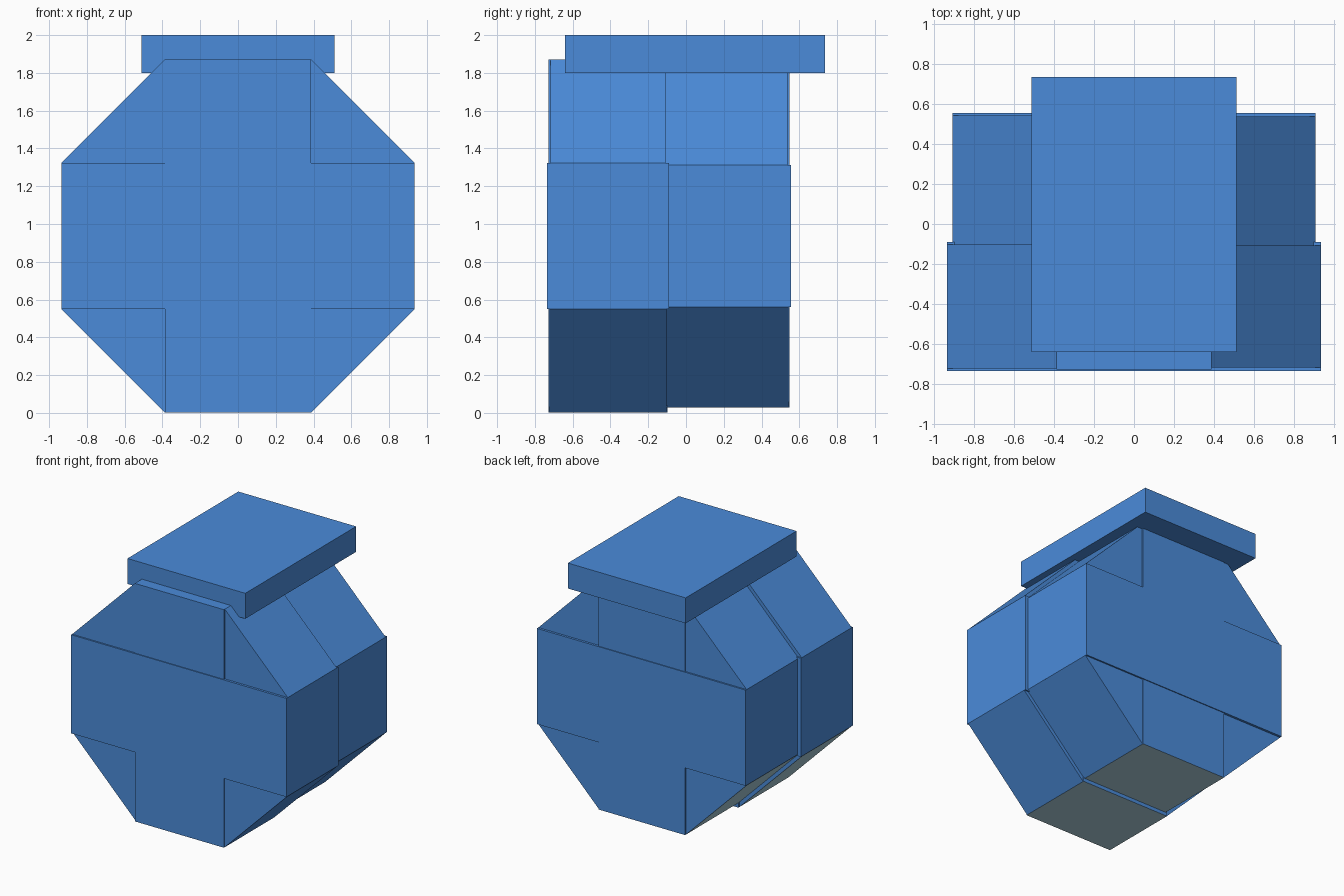
import bpy, bmesh
from math import radians
from mathutils import Matrix, Vector

if "Cube" in bpy.data.objects:
    bpy.data.objects.remove(bpy.data.objects["Cube"], do_unlink=True)


def make_material(name, rgb):
    mat = bpy.data.materials.new(name)
    mat.use_nodes = True
    color = (*rgb, 1)
    mat.diffuse_color = color
    mat.node_tree.nodes["Principled BSDF"].inputs["Base Color"].default_value = color
    return mat


blue = make_material("blue", (0.07, 0.26, 0.70))
pale = make_material("pale_grey_blue", (0.43, 0.66, 0.75))


def make_box(name, center, size, angle=0, pale_underside=False):
    """Box turned about the y axis; its lower left faces can be pale."""
    mesh = bpy.data.meshes.new(name)
    mesh.materials.append(blue)
    mesh.materials.append(pale)
    bm = bmesh.new()
    matrix = (Matrix.Translation(center) @ Matrix.Rotation(radians(angle), 4, "Y")
              @ Matrix.Diagonal((*size, 1)))
    bmesh.ops.create_cube(bm, size=1, matrix=matrix)
    bmesh.ops.recalc_face_normals(bm, faces=bm.faces)
    for face in bm.faces:
        face.normal_update()
        n = face.normal
        if pale_underside and n.z < -0.6 and n.x < 0.1:
            face.material_index = 1
    bm.to_mesh(mesh)
    bm.free()
    obj = bpy.data.objects.new(name, mesh)
    bpy.context.collection.objects.link(obj)
    return obj


# Crossed bars: name, turn, inset of each end, pale lower end
bars = [("wide_bar", 0, 0, False),
        ("tall_bar", -90, 0.007, True),
        ("falling_bar", 45, 0.012, False),
        ("rising_bar", -45, 0.018, True)]


def make_octagon(prefix, width, y_front, y_back):
    """Octagonal drum made of four crossed bars."""
    for name, angle, inset, underside in bars:
        make_box(prefix + name, Vector((0, (y_front + y_back) / 2, 0.936)),
                 (width, y_back - y_front - 2 * inset, width * 0.4142),
                 angle, underside)


make_octagon("front_", 1.87, -0.735, -0.09)
make_octagon("back_", 1.815, -0.135, 0.555)

# Lid
make_box("lid", Vector((0, 0.047, 1.9)), (1.024, 1.376, 0.2))
